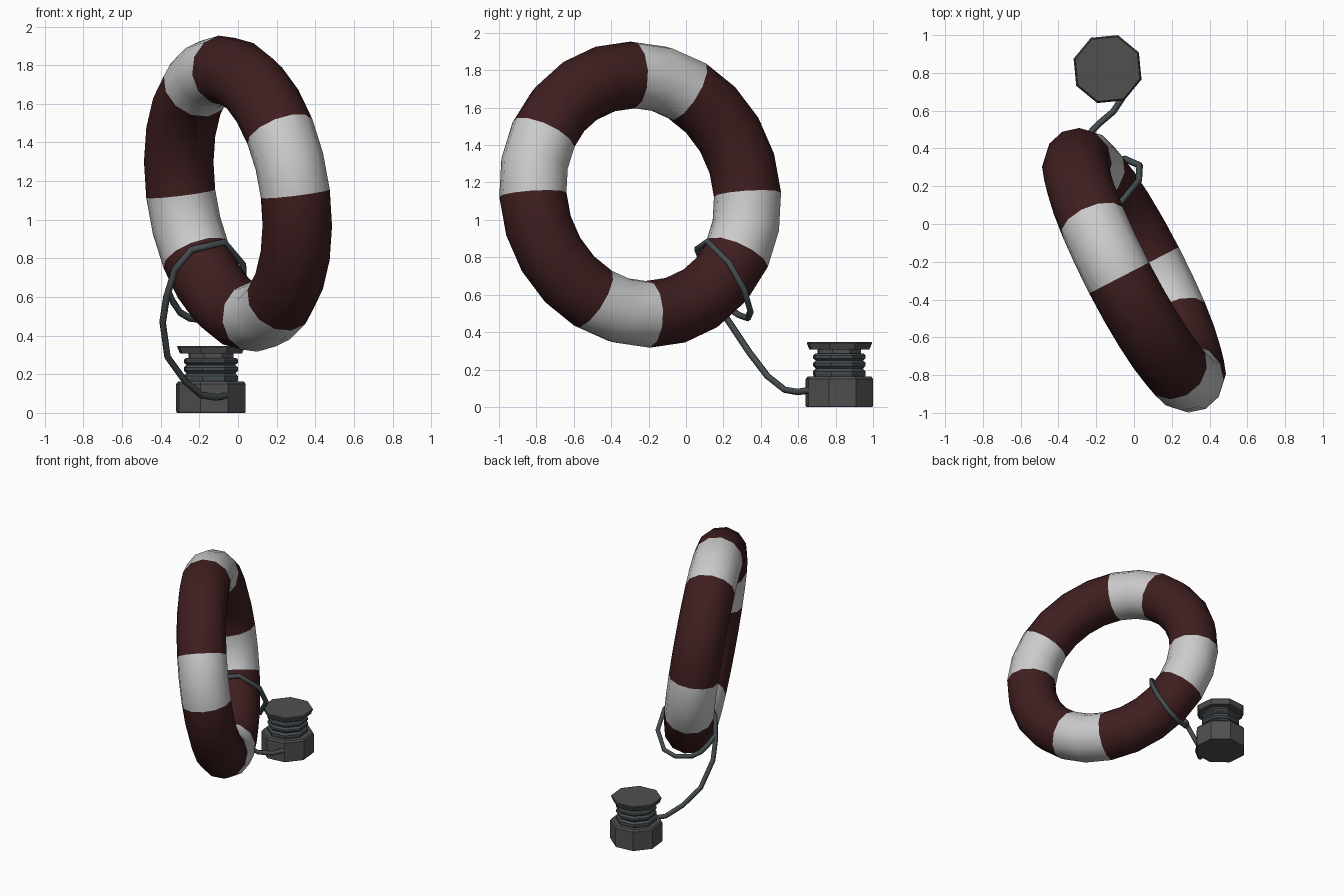
import bpy, bmesh, math
from mathutils import Matrix, Vector

if "Cube" in bpy.data.objects:
    bpy.data.objects.remove(bpy.data.objects["Cube"])


def material(name, rgb):
    m = bpy.data.materials.new(name)
    m.diffuse_color = (*rgb, 1)
    m.use_nodes = True
    m.node_tree.nodes["Principled BSDF"].inputs["Base Color"].default_value = m.diffuse_color
    return m


red = material("dark_red", (0.05, 0.013, 0.014))
white = material("white", (0.8, 0.8, 0.8))
casing = material("dark_casing", (0.08, 0.08, 0.08))
cord = material("grey_cord", (0.06, 0.075, 0.08))

# Lifebuoy ring: tilted torus with four white bands
n = Vector((0.88, 0.455, 0.137)).normalized()
side = Vector((-n.y, n.x, 0)).normalized()
up = n.cross(side)
frame = Matrix((side, up, n)).transposed().to_4x4()
bpy.ops.mesh.primitive_torus_add(major_radius=0.646, minor_radius=0.18,
                                 major_segments=24, minor_segments=12)
ring = bpy.context.object
ring.name = "lifebuoy_ring"
ring.data.materials.append(red)
ring.data.materials.append(white)
for f in ring.data.polygons:
    angle = math.degrees(math.atan2(f.center.y, f.center.x)) % 90
    f.material_index = 1 if angle > 60 else 0
    f.use_smooth = True
ring.matrix_world = Matrix.Translation((0, -0.245, 1.135)) @ frame


def lathe(name, profile, mat, sides=8, phase=-17):
    """Closed octagonal turned part from (radius, z) pairs."""
    bm = bmesh.new()
    rings = []
    for r, z in profile:
        a = [math.radians(phase) + 2 * math.pi * i / sides for i in range(sides)]
        rings.append([bm.verts.new((r * math.cos(t), r * math.sin(t), z)) for t in a])
    for lo, hi in zip(rings, rings[1:]):
        for i in range(sides):
            j = (i + 1) % sides
            bm.faces.new((lo[i], lo[j], hi[j], hi[i]))
    bm.faces.new(rings[0][::-1])
    bm.faces.new(rings[-1])
    me = bpy.data.meshes.new(name)
    bm.to_mesh(me)
    bm.free()
    me.materials.append(mat)
    ob = bpy.data.objects.new(name, me)
    ob.location = (-0.14, 0.82, 0)
    bpy.context.collection.objects.link(ob)
    return ob


# Float light: base, ribbed neck and flared cap
lathe("light_base", [(0.184, 0), (0.188, 0.006), (0.188, 0.15), (0.178, 0.163)], casing)
lathe("light_collar", [(0.122, 0.15), (0.122, 0.315)], casing)
lathe("light_ribs", [(0.143, 0.16), (0.147, 0.175), (0.147, 0.19), (0.132, 0.205),
                     (0.147, 0.22), (0.147, 0.235), (0.132, 0.248), (0.147, 0.26),
                     (0.147, 0.274), (0.136, 0.285)], cord)
lathe("light_cap", [(0.168, 0.307), (0.183, 0.342), (0.178, 0.347)], casing)

# Tether: looped round the ring, then hanging down to the light
path = [(-.36, .15, .63), (-.34, .20, .58), (-.30, .24, .52), (-.25, .285, .49),
        (-.14, .33, .475), (-.05, .345, .51), (.03, .31, .63), (.025, .23, .77),
        (-.07, .115, .885), (-.24, .06, .845), (-.325, .10, .745), (-.37, .16, .6),
        (-.39, .22, .47), (-.365, .34, .29), (-.275, .435, .165), (-.19, .527, .092),
        (-.11, .595, .08), (-.06, .67, .09)]
cu = bpy.data.curves.new("tether_cord", "CURVE")
cu.dimensions = "3D"
cu.bevel_depth = 0.018
cu.bevel_resolution = 1
cu.use_fill_caps = True
sp = cu.splines.new("POLY")
sp.points.add(len(path) - 1)
for p, co in zip(sp.points, path):
    p.co = (*co, 1)
cu.materials.append(cord)
bpy.context.collection.objects.link(bpy.data.objects.new("tether_cord", cu))
